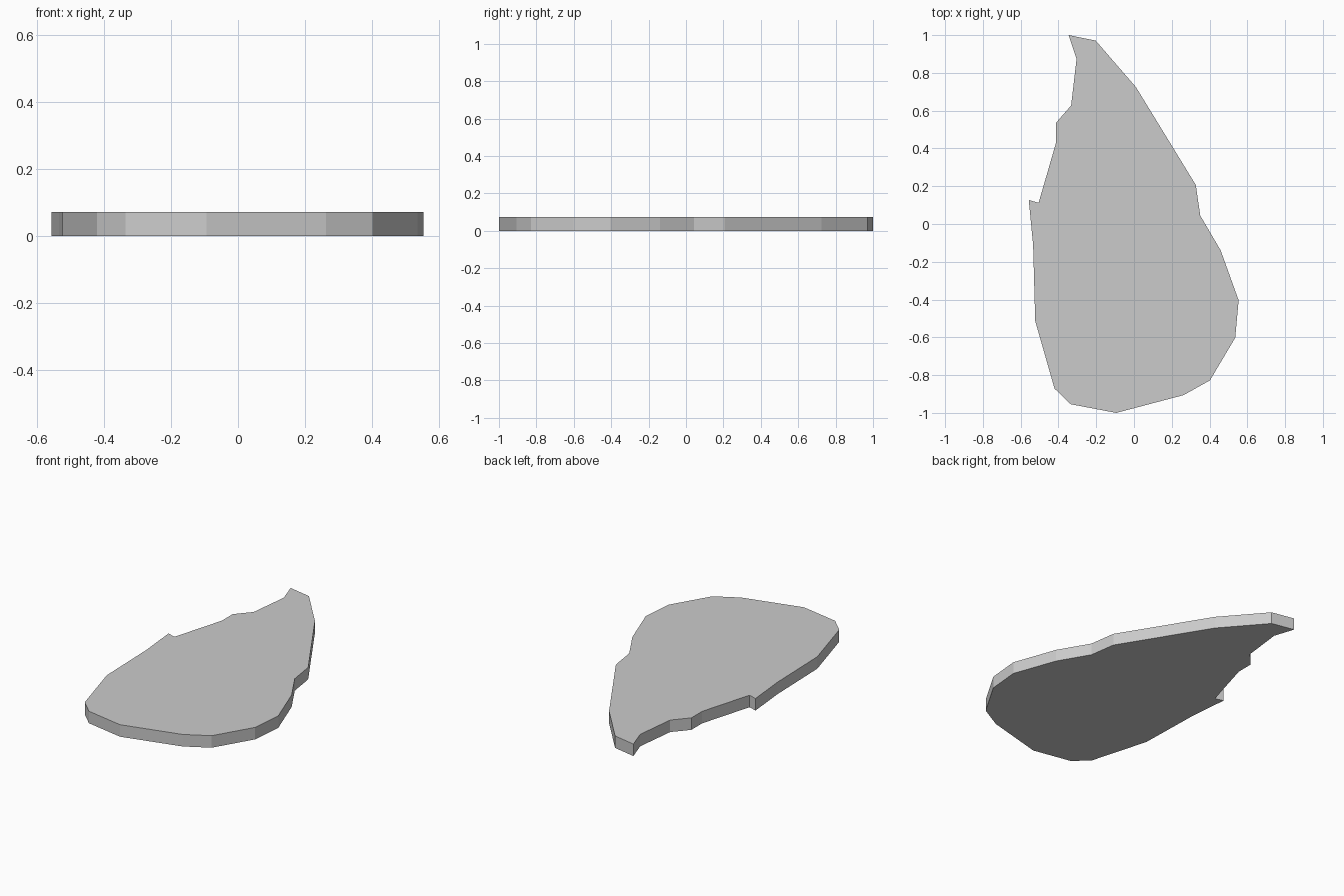
import bpy, bmesh

if "Cube" in bpy.data.objects:
    bpy.data.objects.remove(bpy.data.objects["Cube"])

# Outline of the slab seen from above, clockwise from the tip
OUTLINE = [
    (-0.346, 1.0), (-0.203, 0.971), (0.01, 0.725), (0.327, 0.207),
    (0.351, 0.044), (0.459, -0.14), (0.554, -0.404), (0.536, -0.602),
    (0.402, -0.828), (0.262, -0.906), (-0.094, -1.0), (-0.335, -0.954),
    (-0.421, -0.871), (-0.523, -0.514), (-0.534, -0.112), (-0.557, 0.127),
    (-0.505, 0.112), (-0.412, 0.433), (-0.412, 0.537), (-0.333, 0.627),
    (-0.304, 0.874),
]
THICKNESS = 0.073


def extruded_plate(name, outline, height):
    """Flat plate: bottom face from the outline, extruded straight up."""
    bm = bmesh.new()
    base = bm.faces.new([bm.verts.new((x, y, 0)) for x, y in outline])
    top = bmesh.ops.extrude_face_region(bm, geom=[base], use_keep_orig=True)["geom"]
    bmesh.ops.translate(bm, vec=(0, 0, height),
                        verts=[v for v in top if isinstance(v, bmesh.types.BMVert)])
    bmesh.ops.recalc_face_normals(bm, faces=bm.faces)
    mesh = bpy.data.meshes.new(name)
    bm.to_mesh(mesh)
    bm.free()
    obj = bpy.data.objects.new(name, mesh)
    bpy.context.collection.objects.link(obj)
    return obj


# Irregular flat stone slab
extruded_plate("stone_slab", OUTLINE, THICKNESS)
